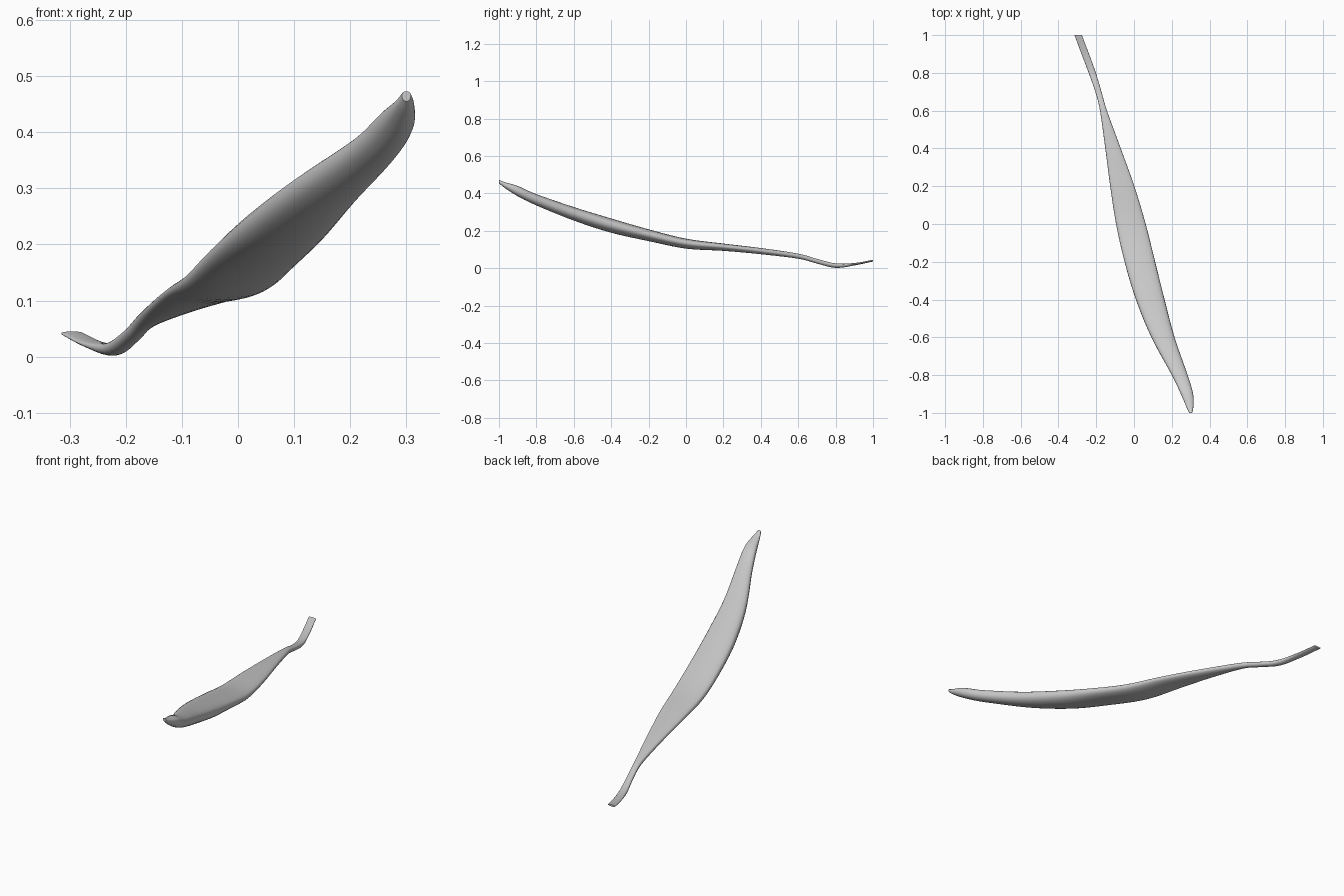
import bpy, bmesh, math

if "Cube" in bpy.data.objects:
    bpy.data.objects.remove(bpy.data.objects["Cube"])

# Stations along the pod: y, left x, right x, bottom z, top z
STATIONS = [
    (-1.00, 0.292, 0.308, 0.455, 0.473),
    (-0.97, 0.278, 0.314, 0.430, 0.460),
    (-0.90, 0.248, 0.313, 0.385, 0.440),
    (-0.80, 0.200, 0.284, 0.336, 0.396),
    (-0.60, 0.092, 0.215, 0.255, 0.327),
    (-0.40, 0.010, 0.162, 0.190, 0.266),
    (-0.20, -0.050, 0.112, 0.145, 0.208),
    (0.00, -0.095, 0.062, 0.105, 0.158),
    (0.20, -0.126, 0.002, 0.093, 0.132),
    (0.40, -0.152, -0.070, 0.075, 0.108),
    (0.60, -0.180, -0.143, 0.051, 0.078),
    (0.70, -0.205, -0.172, 0.025, 0.050),
    (0.80, -0.240, -0.202, 0.002, 0.026),
    (0.90, -0.278, -0.238, 0.015, 0.028),
    (1.00, -0.315, -0.276, 0.036, 0.045),
]
SIDES = 28
STEPS = 5


def spline(p0, p1, p2, p3, t):
    """Catmull-Rom point on all five station values."""
    return [0.5 * (2 * b + (c - a) * t + (2 * a - 5 * b + 4 * c - d) * t * t
                   + (3 * b - a - 3 * c + d) * t ** 3)
            for a, b, c, d in zip(p0, p1, p2, p3)]


def smooth_rows():
    last = len(STATIONS) - 1
    rows = []
    for i in range(last):
        quad = [STATIONS[min(max(i + k, 0), last)] for k in (-1, 0, 1, 2)]
        rows += [spline(*quad, s / STEPS) for s in range(STEPS)]
    return rows + [STATIONS[-1]]


def section(y, xl, xr, zb, zt):
    """Rounded belly below, flatter face on top."""
    cx, rx = (xl + xr) / 2, (xr - xl) / 2
    h = zt - zb
    rim = zb + 0.55 * h
    pts = []
    for k in range(SIDES):
        a = 2 * math.pi * k / SIDES
        c, s = math.cos(a), math.sin(a)
        if s >= 0:
            z = rim + (zt - rim) * s ** 0.65
        else:
            z = rim - (rim - zb) * abs(s)
        pts.append((cx + rx * c, y, z))
    return pts


# Lofted pod with a narrow stem tail
bm = bmesh.new()
rings = [[bm.verts.new(p) for p in section(*row)] for row in smooth_rows()]
for a, b in zip(rings, rings[1:]):
    for k in range(SIDES):
        n = (k + 1) % SIDES
        bm.faces.new((a[k], a[n], b[n], b[k]))
bm.faces.new(rings[0])
bm.faces.new(rings[-1])
bmesh.ops.recalc_face_normals(bm, faces=bm.faces)

mesh = bpy.data.meshes.new("curved_pod")
bm.to_mesh(mesh)
bm.free()
pod = bpy.data.objects.new("curved_pod", mesh)
bpy.context.collection.objects.link(pod)
bpy.context.view_layer.objects.active = pod
pod.select_set(True)
bpy.ops.object.shade_smooth_by_angle(angle=math.radians(45))
